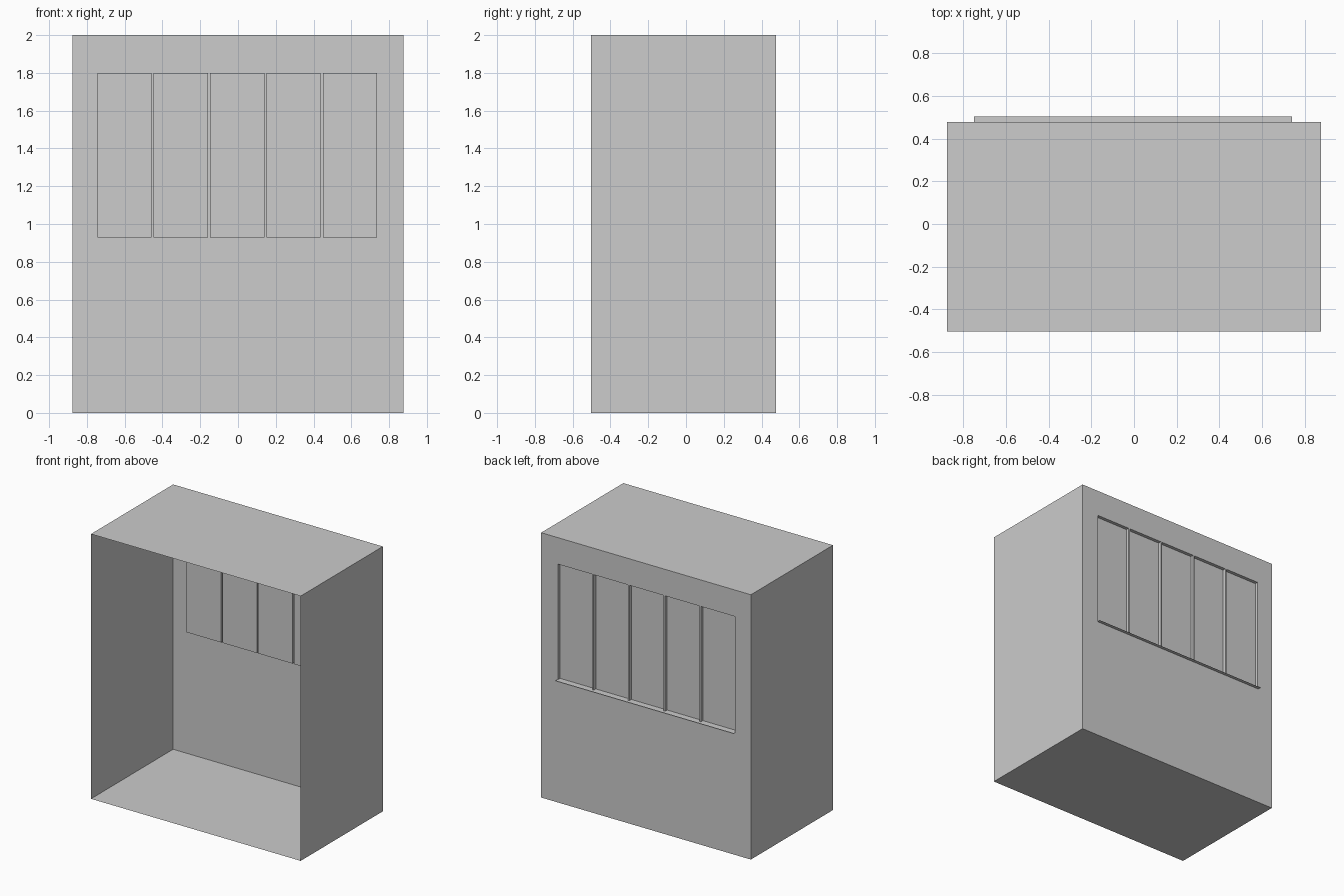
import bpy
import bmesh
from mathutils import Vector, Matrix

cube = bpy.data.objects.get("Cube")
if cube:
    bpy.data.objects.remove(cube, do_unlink=True)

# Overall dimensions
HALF_W, HEIGHT = 0.876, 2.0
FRONT, BACK = -0.503, 0.477
PANES, PANE_W, PITCH, FIRST = 5, 0.287, 0.2985, -0.745
SILL_Z, HEAD_Z, RECESS = 0.928, 1.8, 0.025

grey = bpy.data.materials.new("light grey")
grey.use_nodes = True
colour = (0.604, 0.604, 0.604, 1)
grey.diffuse_color = colour
grey.node_tree.nodes["Principled BSDF"].inputs["Base Color"].default_value = colour


def add_object(name, bm):
    mesh = bpy.data.meshes.new(name)
    bm.to_mesh(mesh)
    bm.free()
    mesh.materials.append(grey)
    obj = bpy.data.objects.new(name, mesh)
    bpy.context.collection.objects.link(obj)
    return obj


# Floor, ceiling and side walls: a box with open front and back
bm = bmesh.new()
size = Vector((2 * HALF_W, BACK - FRONT, HEIGHT))
centre = Vector((0, (FRONT + BACK) / 2, HEIGHT / 2))
bmesh.ops.create_cube(bm, size=1, matrix=Matrix.Translation(centre) @ Matrix.Diagonal(size).to_4x4())
bm.normal_update()
ends = [f for f in bm.faces if abs(f.normal.y) > 0.5]
bmesh.ops.delete(bm, geom=ends, context='FACES_ONLY')
add_object("room_shell", bm)

# Back wall: a grid whose window cells are pushed inward
xs = [-HALF_W]
for i in range(PANES):
    xs += [FIRST + i * PITCH, FIRST + i * PITCH + PANE_W]
xs.append(HALF_W)
zs = [0, SILL_Z, HEAD_Z, HEIGHT]

bm = bmesh.new()
grid = [[bm.verts.new((x, BACK, z)) for z in zs] for x in xs]
panes = []
for i in range(len(xs) - 1):
    for j in range(len(zs) - 1):
        face = bm.faces.new((grid[i][j], grid[i][j + 1], grid[i + 1][j + 1], grid[i + 1][j]))
        if j == 1 and i % 2 == 1:
            panes.append(face)
bm.normal_update()
recessed = bmesh.ops.extrude_discrete_faces(bm, faces=panes)["faces"]
for face in recessed:
    bmesh.ops.translate(bm, verts=face.verts[:], vec=(0, -RECESS, 0))
add_object("back_wall_with_windows", bm)

# Window sill: a thin ledge outside the wall
bm = bmesh.new()
left, right, outer = FIRST - 0.005, 0.74, BACK + 0.026
corners = [(left, BACK), (right, BACK), (right, outer), (left, outer)]
bm.faces.new([bm.verts.new((x, y, SILL_Z)) for x, y in corners])
add_object("window_sill", bm)
